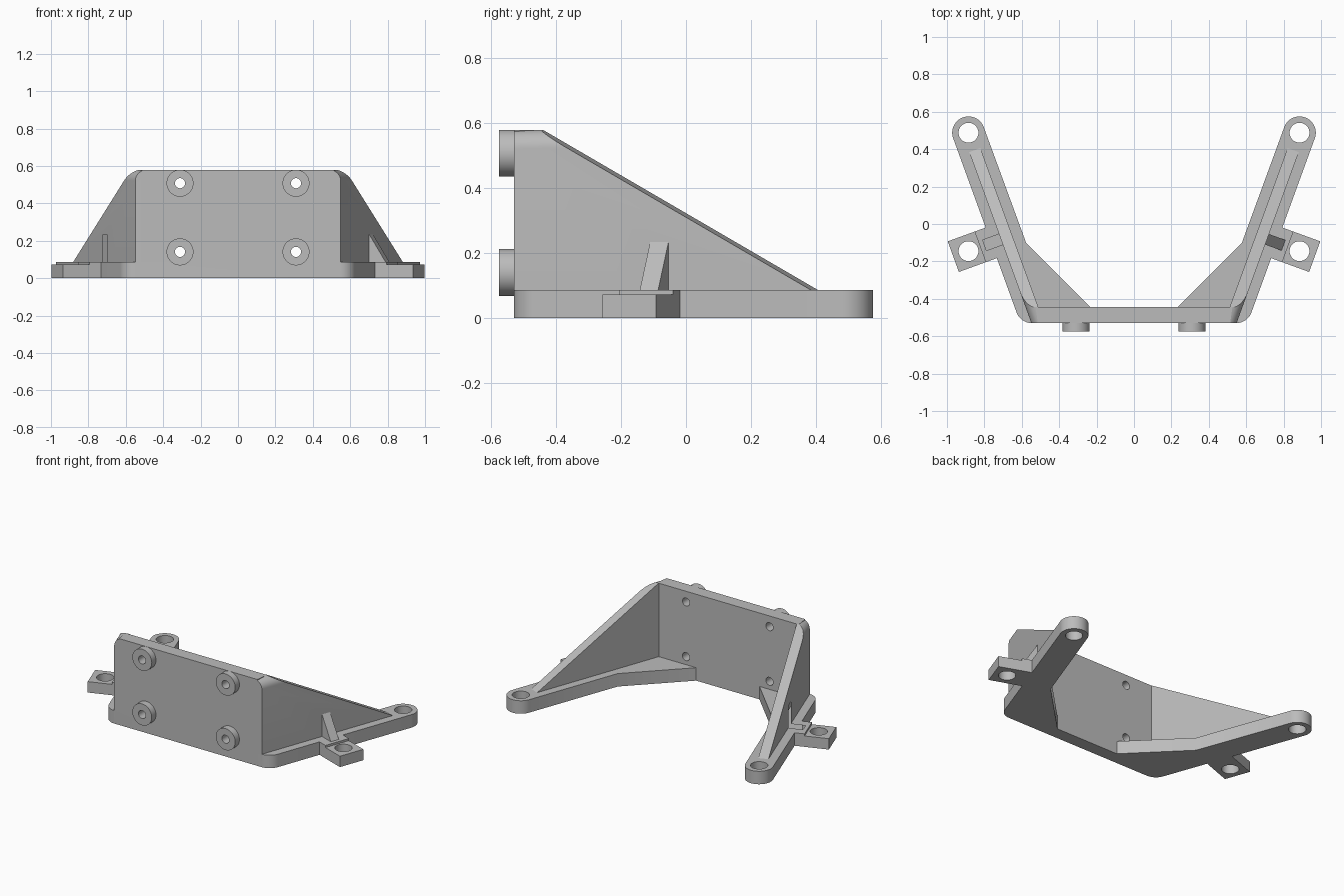
import bpy
import bmesh
from math import sin, cos, radians
from mathutils import Vector

cube = bpy.data.objects.get("Cube")
if cube:
    bpy.data.objects.remove(cube, do_unlink=True)

grey = bpy.data.materials.new("plain_grey")
grey.use_nodes = True
COLOUR = (0.5, 0.5, 0.5, 1)
grey.diffuse_color = COLOUR
grey.node_tree.nodes["Principled BSDF"].inputs["Base Color"].default_value = COLOUR

# Main dimensions
LEAN = radians(20)                       # arms splay outward by this angle
S = Vector((sin(LEAN), cos(LEAN), 0))    # along the arm, toward its eye
N = Vector((cos(LEAN), -sin(LEAN), 0))   # across the arm, outward
Z = Vector((0, 0, 1))
EYE = Vector((0.885, 0.488, 0))
R = 0.087                                # arm half width and base thickness
FRONT, BACK = -0.53, -0.443              # front wall faces
TOP = 0.58
HALF = 0.032                             # half thickness of side walls
LUG = -0.595                             # lug position along the arm


def plan(a, b, c):
    return Vector((a, b, c))


def facing(a, b, c):
    return Vector((a, c, b))


def across_arm(a, b, c):
    return EYE + N * a + Z * b + S * c


def arc(cx, cy, r, start, end, steps):
    angles = [radians(start + (end - start) * i / steps) for i in range(steps + 1)]
    return [(cx + r * cos(t), cy + r * sin(t)) for t in angles]


def circle(cx, cy, r):
    return arc(cx, cy, r, 0, 360, 48)[:-1]


def prism(name, outline, low, high, frame=plan, side=1, cuts=()):
    """Extrude an outline, trim it with planes, and flip it to one side."""
    bm = bmesh.new()
    verts = [bm.verts.new(frame(a, b, low)) for a, b in outline]
    face = bm.faces.new(verts)
    extra = bmesh.ops.extrude_face_region(bm, geom=[face])["geom"]
    moved = [v for v in extra if isinstance(v, bmesh.types.BMVert)]
    bmesh.ops.translate(bm, verts=moved, vec=frame(0, 0, high) - frame(0, 0, low))
    for point, normal in cuts:
        bmesh.ops.bisect_plane(bm, geom=bm.verts[:] + bm.edges[:] + bm.faces[:],
                               plane_co=point, plane_no=normal, clear_outer=True)
        bmesh.ops.holes_fill(bm, edges=[e for e in bm.edges if e.is_boundary])
    for v in bm.verts:
        v.co.x *= side
    bmesh.ops.recalc_face_normals(bm, faces=bm.faces[:])
    mesh = bpy.data.meshes.new(name)
    bm.to_mesh(mesh)
    bm.free()
    mesh.materials.append(grey)
    obj = bpy.data.objects.new(name, mesh)
    bpy.context.collection.objects.link(obj)
    return obj


def combine(target, tool, operation):
    mod = target.modifiers.new(tool.name, "BOOLEAN")
    mod.operation = operation
    mod.solver = "EXACT"
    mod.object = tool
    bpy.context.view_layer.objects.active = target
    bpy.ops.object.modifier_apply(modifier=mod.name)
    bpy.data.objects.remove(tool, do_unlink=True)


# Base: front strip, corner webs and two round-ended arms
corner = EYE + S * ((BACK - EYE.y) / S.y)
half = arc(corner.x, corner.y, R, -90, -20, 12)
half += arc(EYE.x, EYE.y, R, -20, 160, 32)
half += [(0.577, -0.10), (0.235, BACK)]
bracket = prism("bracket", half + [(-x, y) for x, y in reversed(half)], 0, R)

# Front wall, its ends buried in the side walls
front_x = corner.x + (FRONT - BACK) * S.x / S.y
wall = [(-front_x, FRONT), (front_x, FRONT), (corner.x - 0.02, BACK), (0.02 - corner.x, BACK)]
parts = [prism("front_wall", wall, 0.04, TOP)]

# Side walls: rounded outer top edge, sloping down to the arm eyes
r = 0.058
wall_profile = [(-HALF, 0.04), (HALF, 0.04)]
wall_profile += arc(HALF - r, TOP - r, r, 0, 90, 10) + [(-HALF, TOP)]
slope_top = across_arm(0, TOP, -1.0)
slope_end = across_arm(0, R, -0.099)
slope_normal = (slope_end - slope_top).cross(N)
if slope_normal.z < 0:
    slope_normal.negate()
trims = [(slope_top, slope_normal), (Vector((0, FRONT, 0)), Vector((0, -1, 0)))]

# Stepped lugs and the ribs bracing them
lug_profile = [(0, 0), (0.303, 0), (0.303, 0.073), (0.15, 0.073), (0.15, R), (0, R)]
rib_profile = [(0, 0.05), (0.148, 0.05), (0.125, R), (HALF, 0.235), (0, 0.235)]
for side in (1, -1):
    parts.append(prism("side_wall", wall_profile, -1.25, 0, across_arm, side, trims))
    parts.append(prism("lug", lug_profile, LUG - R, LUG + R, across_arm, side))
    parts.append(prism("rib", rib_profile, LUG - 0.03, LUG + 0.03, across_arm, side))

# Round bosses on the front wall
boss_centres = [(x, z) for x in (-0.31, 0.31) for z in (0.141, 0.508)]
for x, z in boss_centres:
    parts.append(prism("boss", circle(x, z, 0.072), -0.575, -0.5, facing))
for part in parts:
    combine(bracket, part, "UNION")

# Bolt holes through bosses, lugs and arm eyes
lug_hole = EYE + S * LUG + N * 0.2165
holes = [prism("boss_hole", circle(x, z, 0.027), -0.7, -0.35, facing) for x, z in boss_centres]
for side in (1, -1):
    for centre in (EYE, lug_hole):
        holes.append(prism("bolt_hole", circle(centre.x, centre.y, 0.053), -0.1, 0.2, plan, side))
for hole in holes:
    combine(bracket, hole, "DIFFERENCE")

# Smooth the round surfaces, keep the edges crisp
bpy.ops.object.select_all(action="DESELECT")
bracket.select_set(True)
bpy.context.view_layer.objects.active = bracket
bpy.ops.object.shade_smooth_by_angle(angle=radians(25))
